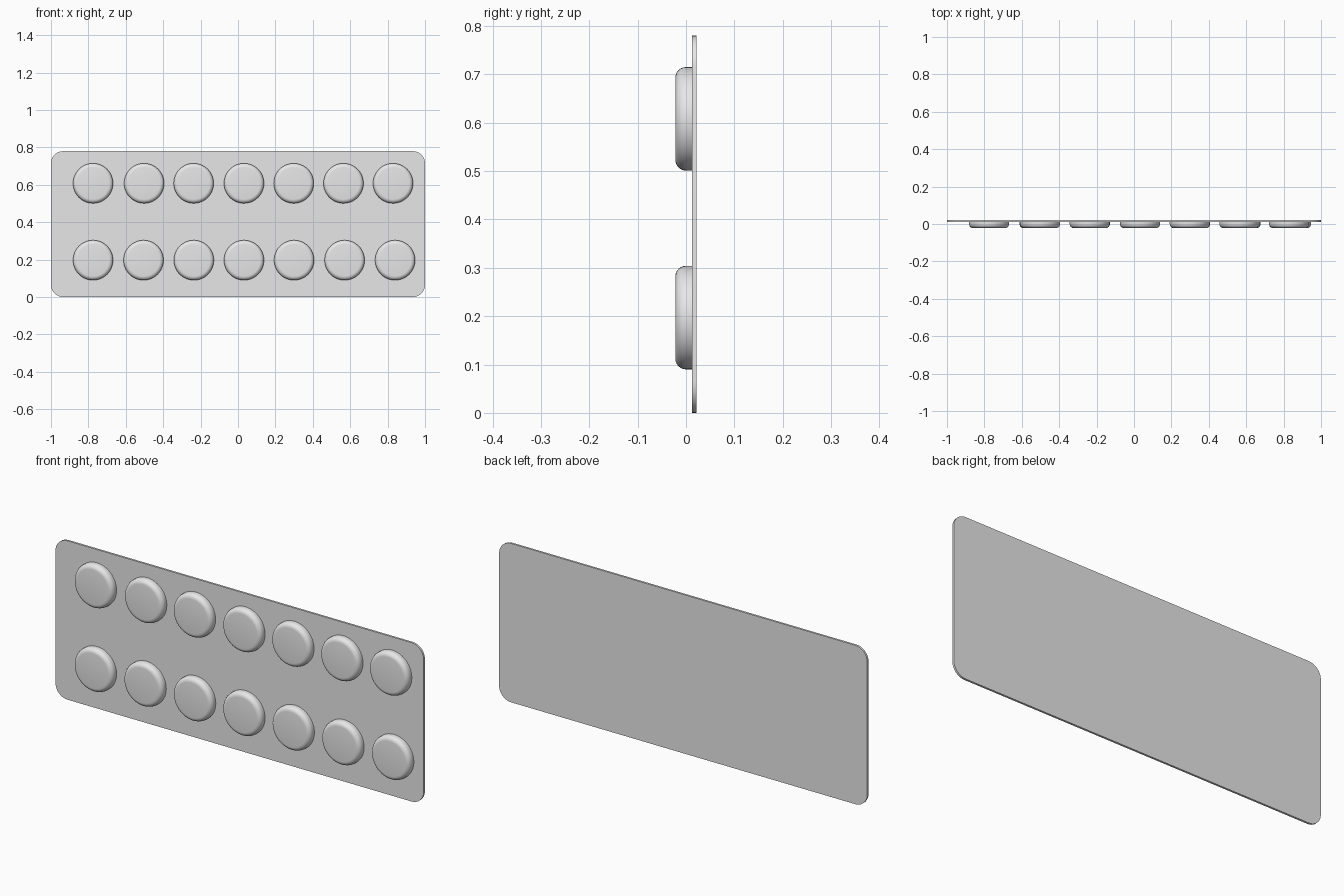
import bpy, bmesh, math
from mathutils import Vector

cube = bpy.data.objects.get("Cube")
if cube:
    bpy.data.objects.remove(cube, do_unlink=True)

# One pale foil grey for every part
foil = bpy.data.materials.new("pale_grey_foil")
foil.use_nodes = True
GREY = (0.8, 0.8, 0.8, 1)
foil.diffuse_color = GREY
foil.node_tree.nodes["Principled BSDF"].inputs["Base Color"].default_value = GREY

HEIGHT, CORNER = 0.78, 0.065
SHEET_FRONT, SHEET_BACK = 0.012, 0.022
RADIUS, ROUND, BLISTER_FRONT = 0.107, 0.022, -0.022


def finish(name, bm):
    bmesh.ops.recalc_face_normals(bm, faces=bm.faces)
    mesh = bpy.data.meshes.new(name)
    bm.to_mesh(mesh)
    bm.free()
    mesh.materials.append(foil)
    obj = bpy.data.objects.new(name, mesh)
    bpy.context.collection.objects.link(obj)
    bpy.ops.object.select_all(action="DESELECT")
    obj.select_set(True)
    bpy.context.view_layer.objects.active = obj
    bpy.ops.object.shade_smooth_by_angle(angle=math.radians(35))
    return obj


# Backing sheet: rounded rectangle extruded to a thin card
bm = bmesh.new()
outline = []
corners = [(1, 1), (-1, 1), (-1, -1), (1, -1)]
for i, (sx, sz) in enumerate(corners):
    cx = sx * (1 - CORNER)
    cz = HEIGHT / 2 + sz * (HEIGHT / 2 - CORNER)
    for k in range(9):
        a = math.pi / 2 * (i + k / 8)
        outline.append(bm.verts.new((cx + CORNER * math.cos(a), SHEET_FRONT,
                                     cz + CORNER * math.sin(a))))
face = bm.faces.new(outline)
side = bmesh.ops.extrude_face_region(bm, geom=[face], use_keep_orig=True)
moved = [g for g in side["geom"] if isinstance(g, bmesh.types.BMVert)]
bmesh.ops.translate(bm, verts=moved, vec=(0, SHEET_BACK - SHEET_FRONT, 0))
finish("backing_sheet", bm)


# Blister: straight wall, rounded shoulder and flat cap, spun about y
def blister(name, x, z):
    bm = bmesh.new()
    profile = [(RADIUS, SHEET_FRONT)]
    for k in range(7):
        a = math.pi / 2 * k / 6
        profile.append((RADIUS - ROUND + ROUND * math.cos(a),
                        BLISTER_FRONT + ROUND - ROUND * math.sin(a)))
    steps = 48
    rings = [[bm.verts.new((x + r * math.cos(math.tau * s / steps), y,
                            z + r * math.sin(math.tau * s / steps)))
              for s in range(steps)] for r, y in profile]
    for low, high in zip(rings, rings[1:]):
        for s in range(steps):
            t = (s + 1) % steps
            bm.faces.new((low[s], low[t], high[t], high[s]))
    bm.faces.new(rings[-1])
    bm.faces.new(rings[0])
    finish(name, bm)


# Two slightly uneven rows of seven blisters
rows = {
    "upper": (0.608, [-0.775, -0.502, -0.237, 0.032, 0.298, 0.564, 0.829]),
    "lower": (0.197, [-0.775, -0.505, -0.236, 0.032, 0.300, 0.570, 0.840]),
}
for row, (z, columns) in rows.items():
    for i, x in enumerate(columns):
        blister(f"{row}_blister_{i + 1}", x, z)
